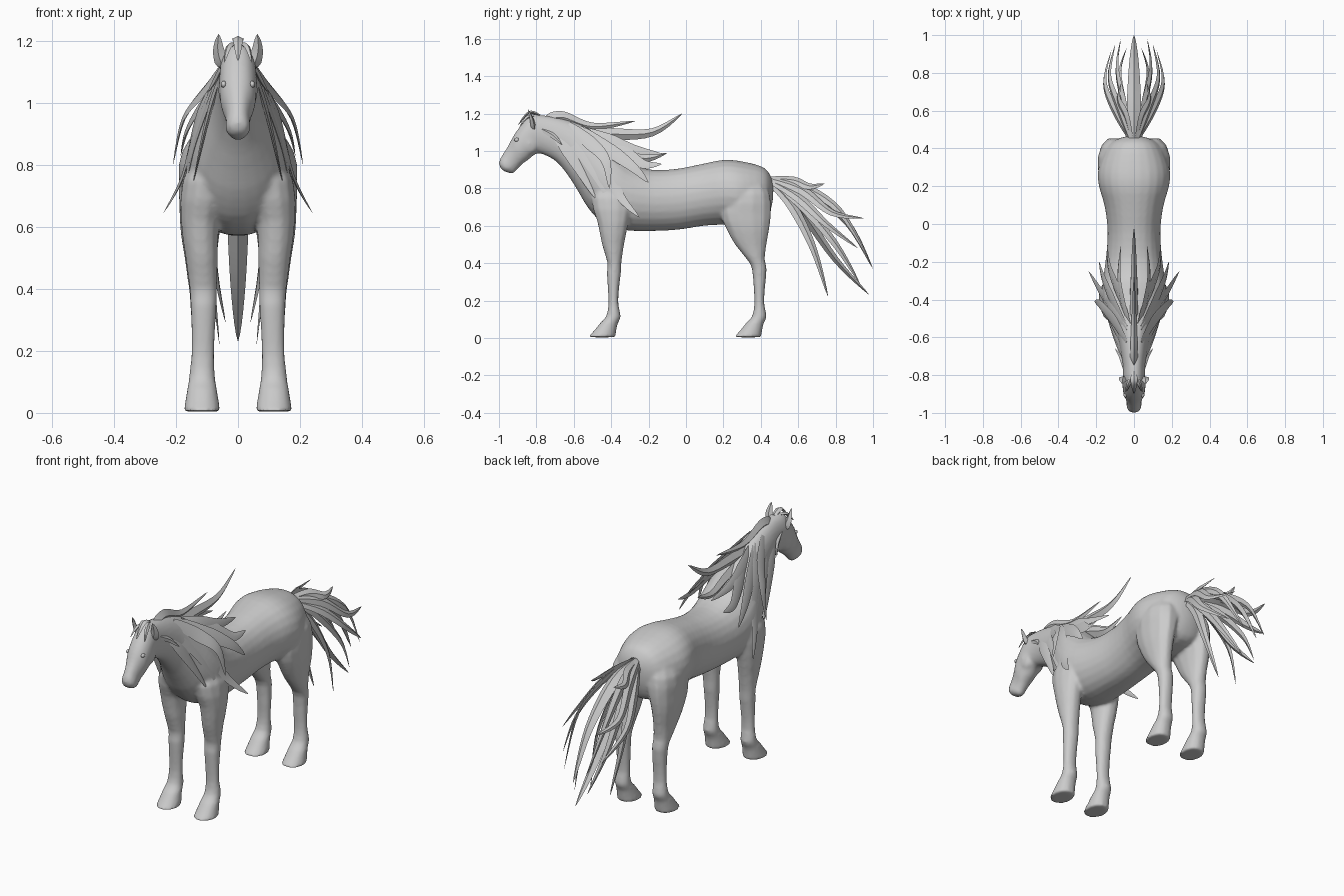
import bpy
import bmesh
import math
from mathutils import Vector

default_cube = bpy.data.objects.get("Cube")
if default_cube:
    bpy.data.objects.remove(default_cube, do_unlink=True)

# One plain coat colour
coat = bpy.data.materials.new("grey_coat")
coat.use_nodes = True
GREY = (0.6, 0.6, 0.6, 1)
coat.diffuse_color = GREY
coat.node_tree.nodes["Principled BSDF"].inputs["Base Color"].default_value = GREY


def pick(obj):
    bpy.ops.object.select_all(action='DESELECT')
    obj.select_set(True)
    bpy.context.view_layer.objects.active = obj


def finish(name, bm, angle):
    bmesh.ops.recalc_face_normals(bm, faces=bm.faces)
    mesh = bpy.data.meshes.new(name)
    bm.to_mesh(mesh)
    bm.free()
    mesh.materials.append(coat)
    obj = bpy.data.objects.new(name, mesh)
    bpy.context.collection.objects.link(obj)
    pick(obj)
    bpy.ops.object.shade_smooth_by_angle(angle=math.radians(angle))
    return obj


def spline(points, steps):
    """Smooth curve through points of any dimension."""
    padded = [points[0]] + list(points) + [points[-1]]
    result = []
    for i in range(len(points) - 1):
        for s in range(steps):
            t = s / steps
            result.append([0.5 * (2 * b + (c - a) * t
                                  + (2 * a - 5 * b + 4 * c - d) * t ** 2
                                  + (3 * b - a - 3 * c + d) * t ** 3)
                           for a, b, c, d in zip(*padded[i:i + 4])])
    result.append(list(points[-1]))
    return result


def skin(name, rings, angle):
    """Bridge equal rings of points into a closed tube."""
    bm = bmesh.new()
    loops = [[bm.verts.new(p) for p in ring] for ring in rings]
    count = len(loops[0])
    for low, high in zip(loops, loops[1:]):
        for i in range(count):
            j = (i + 1) % count
            bm.faces.new((low[i], low[j], high[j], high[i]))
    bm.faces.new(loops[0])
    bm.faces.new(loops[-1])
    return finish(name, bm, angle)


def limb(name, sections, sides, steps, side=1):
    """Sections hold: first edge y, z, second edge y, z, centre x, half width."""
    rings = []
    for y1, z1, y2, z2, x, w in spline(sections, steps):
        ring = []
        for k in range(sides):
            a = math.tau * (k + 0.5) / sides
            c, s = math.cos(a), math.sin(a)
            bulge = math.copysign(abs(s) ** 0.9, s)
            ring.append(Vector((side * (x + w * bulge),
                                (y1 + y2 + (y1 - y2) * c) / 2,
                                (z1 + z2 + (z1 - z2) * c) / 2)))
        rings.append(ring)
    return skin(name, rings, 60)


def lock(name, path, width, normal, thick=0.01, root=0.45, side=1):
    """Tapered flat lock of hair with a raised ridge on each face."""
    points = [Vector((side * p[0], p[1], p[2])) for p in spline(path, 5)]
    facing = Vector((side * normal[0], normal[1], normal[2]))
    rings = []
    last = len(points) - 1
    for i, p in enumerate(points):
        t = i / last
        along = (points[min(i + 1, last)] - points[max(i - 1, 0)]).normalized()
        across = along.cross(facing).normalized()
        out = across.cross(along).normalized()
        size = max(min(1, root + 1.5 * t) * (1 - t ** 2) ** 0.9, 0.01)
        a, o = across * width * size, out * thick * size
        rings.append([p + a, p + o, p - a, p - o])
    return skin(name, rings, 30)


def pair(builder, name, *args, **kwargs):
    return [builder(label + "_" + name, *args, side=side, **kwargs)
            for label, side in (("left", 1), ("right", -1))]


def blob(name, centre, radii, side=1):
    bm = bmesh.new()
    bmesh.ops.create_uvsphere(bm, u_segments=12, v_segments=8, radius=1)
    for v in bm.verts:
        v.co = Vector((side * centre[0] + v.co.x * radii[0],
                       centre[1] + v.co.y * radii[1],
                       centre[2] + v.co.z * radii[2]))
    return finish(name, bm, 50)


# Rump, barrel and chest, then neck and head: top y, z, bottom y, z, half width
torso = [(.468, .82, .465, .74, .025), (.452, .868, .45, .68, .085),
         (.41, .915, .41, .62, .142), (.3, .945, .3, .6, .188),
         (.2, .953, .22, .605, .188), (.08, .93, .1, .6, .155),
         (-.05, .905, -.03, .58, .14), (-.18, .9, -.16, .572, .148),
         (-.28, .93, -.32, .575, .165), (-.34, .98, -.44, .61, .168)]
neck = [(-.4, 1.04, -.52, .69, .15), (-.48, 1.1, -.575, .78, .118),
        (-.57, 1.145, -.625, .86, .088), (-.67, 1.175, -.69, .94, .07),
        (-.76, 1.19, -.76, .98, .06), (-.83, 1.19, -.8, .985, .06)]
head = [(-.88, 1.14, -.84, .955, .061), (-.92, 1.085, -.875, .93, .056),
        (-.95, 1.03, -.89, .915, .045), (-.978, .985, -.905, .9, .039),
        (-.995, .955, -.925, .887, .04), (-1, .93, -.945, .885, .034),
        (-.99, .905, -.965, .887, .018)]
body = limb("body", [(a, b, c, d, 0, w) for a, b, c, d, w in torso + neck + head], 24, 3)
flesh = [blob("lower_lip", (0, -.934, .894), (.027, .024, .014))]
flesh += pair(blob, "cheek", (.034, -.84, 1.04), (.03, .055, .06))

# Legs: front y, back y, height, centre x, half width
front_upper = [(-.45, -.33, .87, .08, .04), (-.51, -.28, .75, .1, .08),
               (-.475, -.305, .62, .122, .064), (-.45, -.33, .5, .117, .053),
               (-.42, -.345, .4, .112, .045), (-.424, -.347, .35, .111, .043)]
hind_upper = [(.25, .4, .87, .08, .05), (.2, .45, .77, .1, .088),
              (.18, .458, .67, .115, .076), (.215, .447, .58, .122, .064),
              (.26, .432, .5, .12, .053), (.325, .422, .42, .117, .045),
              (.352, .432, .37, .114, .042)]
lower = [(-.03, .03, .26, .112, .039), (-.027, .027, .18, .114, .038),
         (-.04, .04, .115, .116, .043), (-.072, .025, .08, .116, .048),
         (-.1, .017, .045, .116, .054), (-.137, .012, .004, .116, .06)]
for name, upper, shift in (("front_leg", front_upper, -.388),
                           ("hind_leg", hind_upper, .392)):
    rows = upper + [(a + shift, b + shift, z, x, w) for a, b, z, x, w in lower]
    flesh += pair(limb, name, [(a, z, b, z, x, w) for a, b, z, x, w in rows], 12, 2)

# Fuse body, legs and cheeks into one smooth skin
pick(body)
for part in flesh:
    part.select_set(True)
bpy.ops.object.join()
remesh = body.modifiers.new("fuse", 'REMESH')
remesh.mode = 'VOXEL'
remesh.voxel_size = 0.009
soften = body.modifiers.new("soften", 'SMOOTH')
soften.factor = 0.5
soften.iterations = 6
for modifier in ("fuse", "soften"):
    bpy.ops.object.modifier_apply(modifier=modifier)
bpy.ops.object.shade_smooth_by_angle(angle=math.radians(50))

# Eyes and ears
pair(blob, "eye", (.046, -.905, 1.06), (.009, .014, .011))
pair(lock, "ear", [(.048, -.815, 1.12), (.062, -.825, 1.17), (.062, -.845, 1.222)],
     .025, (.3, -1, 0), thick=.014, root=.7)

# Forelock
lock("forelock", [(0, -.78, 1.19), (0, -.84, 1.205), (0, -.9, 1.135)],
     .022, (0, -.6, 1))
pair(lock, "forelock_wisp", [(.01, -.8, 1.19), (.03, -.85, 1.18), (.045, -.89, 1.13)],
     .014, (.4, -.6, 1))

# Wind-blown crest locks along the middle of the neck
crest = [[(0, -.74, 1.16), (0, -.66, 1.18), (0, -.5, 1.13), (0, -.27, 1.16)],
         [(0, -.62, 1.1), (0, -.4, 1.09), (0, -.18, 1.1), (0, -.02, 1.2)],
         [(0, -.5, 1.05), (0, -.34, 1.0), (0, -.22, .96), (0, -.1, .99)]]
for i, path in enumerate(crest):
    lock("crest_lock_%d" % (i + 1), path, .036, (1, 0, 0), thick=.022, root=.8)

# Mane locks falling over each side
mane = [[(.05, -.78, 1.12), (.07, -.71, 1.08), (.1, -.66, 1.03)],
        [(.04, -.72, 1.13), (.078, -.64, 1.02), (.11, -.57, .9), (.145, -.48, .74)],
        [(.04, -.68, 1.14), (.085, -.57, 1.02), (.14, -.47, .86), (.18, -.37, .67)],
        [(.04, -.63, 1.14), (.1, -.52, 1.05), (.175, -.43, .95), (.21, -.41, .8)],
        [(.04, -.57, 1.12), (.12, -.45, .98), (.175, -.36, .77), (.24, -.25, .645)],
        [(.04, -.55, 1.11), (.115, -.4, 1.0), (.165, -.28, .91), (.185, -.2, .83)],
        [(.03, -.5, 1.1), (.09, -.34, 1.0), (.13, -.23, .93), (.14, -.13, .93)],
        [(.02, -.55, 1.11), (.06, -.42, 1.06), (.08, -.28, 1.01), (.07, -.12, .98)]]
for i, path in enumerate(mane):
    pair(lock, "mane_lock_%d" % (i + 1), path, .018 if i == 0 else .043, (1, -.1, .4))

# Tail: two middle locks and a fan on each side
tail_middle = [[(0, .44, .84), (0, .6, .7), (0, .8, .42), (0, .98, .23)],
               [(0, .44, .85), (0, .64, .8), (0, .86, .62), (0, 1, .37)]]
for i, path in enumerate(tail_middle):
    lock("tail_middle_%d" % (i + 1), path, .042, (0, .5, 1), thick=.028)
tail_fan = [[(.01, .44, .85), (.04, .57, .84), (.08, .66, .81), (.07, .74, .825)],
            [(.02, .45, .85), (.08, .62, .79), (.13, .78, .67), (.1, .95, .64)],
            [(.02, .45, .84), (.1, .6, .75), (.155, .75, .61), (.12, .92, .48)],
            [(.02, .45, .83), (.05, .57, .7), (.08, .68, .48), (.06, .76, .22)],
            [(.01, .45, .84), (.05, .62, .71), (.075, .8, .5), (.04, .93, .29)],
            [(.02, .45, .85), (.05, .62, .81), (.09, .82, .68), (.07, .98, .42)]]
for i, path in enumerate(tail_fan):
    pair(lock, "tail_lock_%d" % (i + 1), path, .032, (.9, .1, .5), thick=.012)
